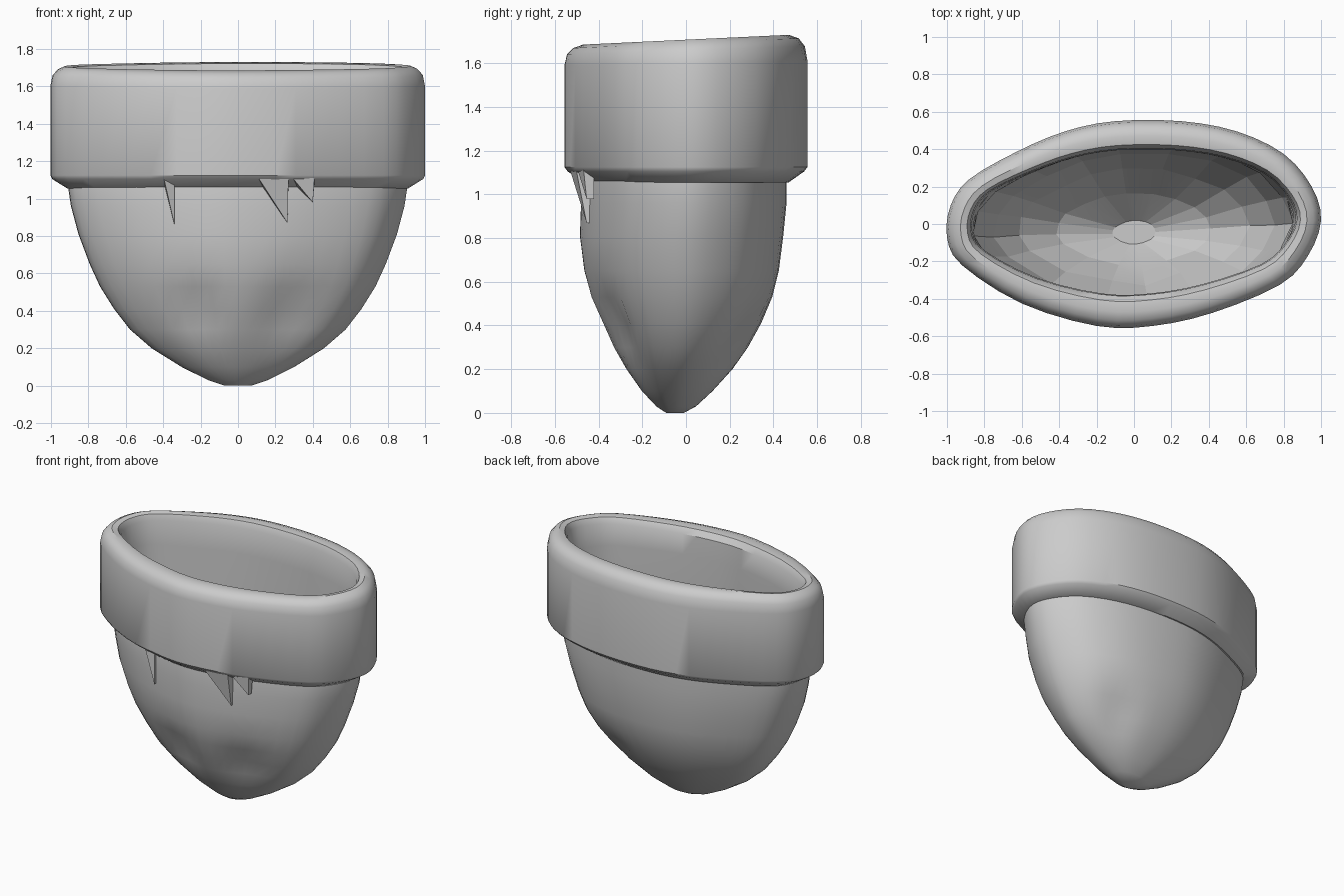
import bpy, bmesh, math, random
from mathutils import Vector

if "Cube" in bpy.data.objects:
    bpy.data.objects.remove(bpy.data.objects["Cube"])

random.seed(4)

# Plan outline of the cuff seen from above, counter-clockwise
OUTLINE = [(1.0, 0.02), (0.95, 0.20), (0.80, 0.375), (0.55, 0.495), (0.25, 0.55), (-0.1, 0.55),
           (-0.37, 0.495), (-0.63, 0.385), (-0.88, 0.24), (-0.98, 0.10), (-1.0, -0.07), (-0.92, -0.22),
           (-0.60, -0.425), (-0.2, -0.545), (0.1, -0.545), (0.42, -0.475), (0.78, -0.325), (0.93, -0.17)]
SUB = 3


def smooth_loop(pts):
    """Closed Catmull-Rom resampling."""
    out, n = [], len(pts)
    for i in range(n):
        a, b, c, d = (Vector(pts[(i + k) % n]) for k in (-1, 0, 1, 2))
        for s in range(SUB):
            t = s / SUB
            out.append(0.5 * (2 * b + (c - a) * t + (2 * a - 5 * b + 4 * c - d) * t * t
                              + (3 * b - a - 3 * c + d) * t ** 3))
    return out


LOOP = smooth_loop(OUTLINE)
COARSE = LOOP[::SUB]


def ring(rx, ry, cy, z, tilt=0.0, loop=LOOP):
    """Outline scaled to half widths rx, ry; tilt raises the back edge."""
    return [Vector((p.x * rx, p.y / 0.55 * ry + cy, z + tilt * p.y / 0.55)) for p in loop]


def loft(name, rings, closed=False, angle=30):
    bm = bmesh.new()
    rows = [[bm.verts.new(v) for v in r] for r in rings]
    n = len(rows[0])
    pairs = list(zip(rows, rows[1:])) + ([(rows[-1], rows[0])] if closed else [])
    for lo, hi in pairs:
        for i in range(n):
            j = (i + 1) % n
            bm.faces.new((lo[i], lo[j], hi[j], hi[i]))
    if not closed:
        bm.faces.new(rows[0])
    return finish(name, bm, angle)


def finish(name, bm, angle):
    bmesh.ops.recalc_face_normals(bm, faces=bm.faces)
    me = bpy.data.meshes.new(name)
    bm.to_mesh(me)
    bm.free()
    ob = bpy.data.objects.new(name, me)
    bpy.context.collection.objects.link(ob)
    bpy.ops.object.select_all(action='DESELECT')
    ob.select_set(True)
    bpy.context.view_layer.objects.active = ob
    bpy.ops.object.shade_smooth_by_angle(angle=math.radians(angle))
    return ob


# Folds pressed into the lower crown: centre, radius, push
DENTS = [((-0.22, -0.36, 0.40), 0.13, (0.01, 0.05, 0)),
         ((0.28, -0.36, 0.37), 0.16, (-0.02, 0.05, 0)),
         ((0.35, 0.24, 0.32), 0.15, (-0.02, -0.04, 0))]


def press(ob):
    for v in ob.data.vertices:
        for c, r, push in DENTS:
            v.co += Vector(push) * math.exp(-((v.co - Vector(c)).length / r) ** 2)


# Crown: outer wall, its top edge hidden inside the cuff
PROFILE = [(0.07, 0.04, -0.05, 0.0), (0.16, 0.09, -0.045, 0.03), (0.30, 0.16, -0.04, 0.10),
           (0.46, 0.24, -0.03, 0.20), (0.575, 0.305, -0.025, 0.30), (0.66, 0.36, -0.02, 0.41),
           (0.735, 0.41, -0.02, 0.53), (0.79, 0.44, -0.02, 0.65), (0.85, 0.46, -0.02, 0.81),
           (0.89, 0.465, -0.01, 0.96), (0.905, 0.465, -0.01, 1.06), (0.905, 0.46, 0.0, 1.15)]
press(loft("crown", [ring(*p) for p in PROFILE]))

# Lining: coarse faceted inner wall following the crown
rows = [ring(rx - min(0.045, rx * 0.3), ry - min(0.045, ry * 0.3), cy, z + 0.055 * (1 - z / 1.15) ** 2,
             loop=COARSE) for rx, ry, cy, z in PROFILE[1:-1:2] + PROFILE[-2:]]
for row in rows[1:-1]:
    for v in row:
        k = 1 + random.uniform(-0.02, 0.015)
        v.x, v.y = v.x * k, v.y * k
press(loft("lining", rows, angle=8))

# Turned-up cuff with a bevelled bottom edge and rounded rim
CUFF = [(0.86, 0.41, 0, 1.055), (0.91, 0.465, 0, 1.055), (0.99, 0.535, 0, 1.105), (1.0, 0.55, 0, 1.125),
        (1.0, 0.55, 0, 1.60, 0.01), (0.988, 0.538, 0, 1.66, 0.018), (0.96, 0.51, 0, 1.692, 0.022),
        (0.925, 0.465, 0, 1.708, 0.022), (0.89, 0.415, 0.005, 1.70, 0.022), (0.872, 0.39, 0.01, 1.66, 0.02),
        (0.865, 0.385, 0.01, 1.50), (0.855, 0.395, 0, 1.06)]
loft("cuff", [ring(*p) for p in CUFF], closed=True, angle=35)


# Pointed fabric tabs hanging from the front of the cuff
def tab(name, x0, x1, tip_x, tip_z, y_out):
    bm = bmesh.new()
    co = [(x0, y_out, 1.125), (x1, y_out + 0.03, 1.125), (x0, -0.42, 1.1), (x1, -0.42, 1.1),
          (tip_x, -0.455, tip_z), (tip_x, -0.42, tip_z)]
    bmesh.ops.convex_hull(bm, input=[bm.verts.new(c) for c in co])
    finish(name, bm, 20)


tab("tab_middle", 0.10, 0.27, 0.265, 0.87, -0.535)
tab("tab_right", 0.28, 0.41, 0.40, 0.98, -0.50)
tab("tab_left", -0.40, -0.34, -0.34, 0.86, -0.48)
